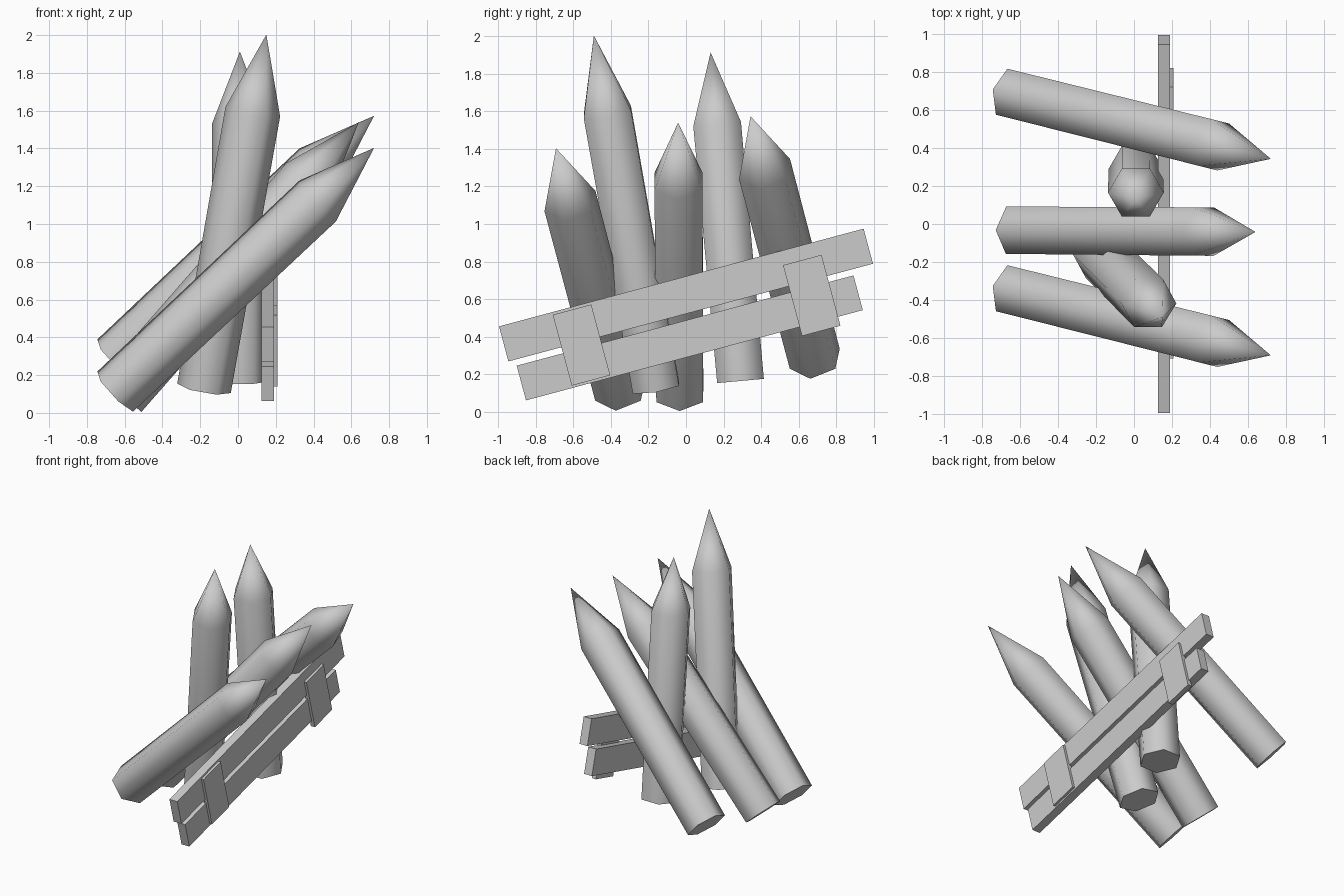
import bpy
import bmesh
from math import radians, cos, sin, tau
from mathutils import Euler, Vector

if "Cube" in bpy.data.objects:
    bpy.data.objects.remove(bpy.data.objects["Cube"], do_unlink=True)

wood = bpy.data.materials.new("grey wood")
wood.use_nodes = True
GREY = (0.6, 0.6, 0.6, 1.0)
wood.diffuse_color = GREY
wood.node_tree.nodes["Principled BSDF"].inputs["Base Color"].default_value = GREY


def add_object(name, bm):
    bmesh.ops.recalc_face_normals(bm, faces=bm.faces)
    mesh = bpy.data.meshes.new(name)
    bm.to_mesh(mesh)
    bm.free()
    mesh.materials.append(wood)
    obj = bpy.data.objects.new(name, mesh)
    bpy.context.collection.objects.link(obj)
    return obj


def stake(name, base, turn, length):
    """Six-sided sharpened log, standing on the centre of its base."""
    bm = bmesh.new()
    rings = []
    for radius, z in ((0.144, 0), (0.147, 0.782 * length)):
        rings.append([bm.verts.new((radius * cos(i * tau / 6), radius * sin(i * tau / 6), z))
                      for i in range(6)])
    low, high = rings
    tip = bm.verts.new((0, 0, length))
    bm.faces.new(low)
    for i in range(6):
        j = (i + 1) % 6
        bm.faces.new((low[i], low[j], high[j], high[i]))
        bm.faces.new((high[i], high[j], tip))
    obj = add_object(name, bm)
    obj.location = base
    obj.rotation_euler = Euler([radians(a) for a in turn])
    # Round sides, crisp base edge
    bpy.ops.object.select_all(action="DESELECT")
    obj.select_set(True)
    bpy.context.view_layer.objects.active = obj
    bpy.ops.object.shade_smooth_by_angle(angle=radians(80))


def board(name, centre, size):
    """Flat board in the tilted plane of the rail."""
    bm = bmesh.new()
    bmesh.ops.create_cube(bm, size=1)
    bmesh.ops.scale(bm, vec=Vector(size), verts=bm.verts)
    obj = add_object(name, bm)
    obj.location = centre
    obj.rotation_euler = (radians(15), 0, 0)


# Sharpened stakes: three leaning outwards, two nearly upright
stake("front_leaning_stake", (-0.65, -0.35, 0.113), (0, 47.6, -14), 1.913)
stake("back_leaning_stake", (-0.65, 0.685, 0.283), (0, 47.6, -14), 1.913)
stake("middle_leaning_stake", (-0.62, -0.033, 0.1), (0, 41.2, -0.4), 1.913)
stake("front_upright_stake", (-0.18, -0.16, 0.13), (9.85, 10, 0), 1.93)
stake("back_upright_stake", (0.01, 0.29, 0.165), (5.2, 0, 0), 1.755)

# Long rails
board("upper_rail", (0.158, 0, 0.622), (0.065, 2.008, 0.193))
board("lower_rail", (0.158, 0.02, 0.394), (0.065, 1.855, 0.191))

# Short battens joining the rails
for name, y, z in (("front_batten", -0.556, 0.356), ("back_batten", 0.669, 0.62)):
    board(name, (0.192, y, z), (0.034, 0.212, 0.39))
